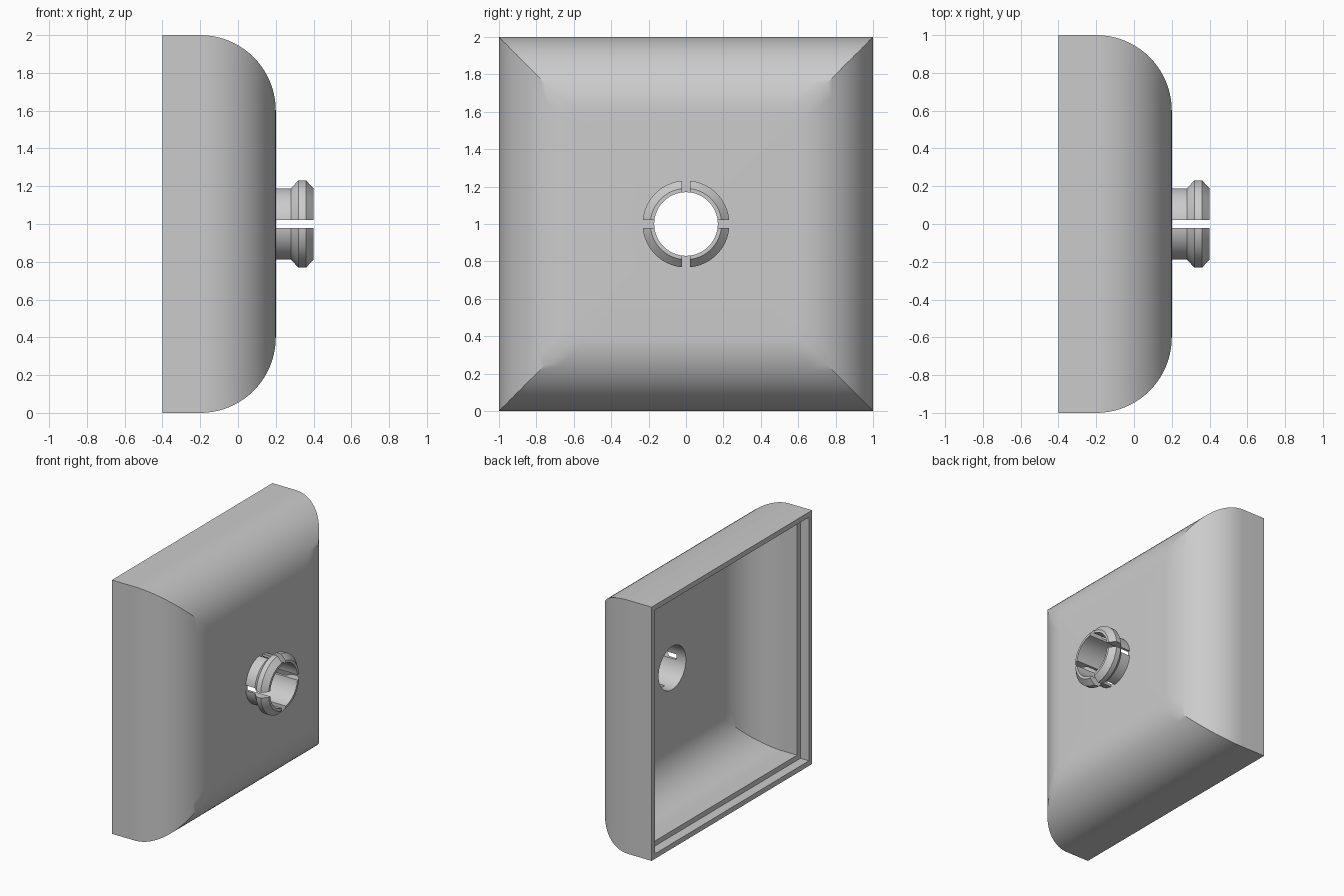
import bpy, bmesh, math

if "Cube" in bpy.data.objects:
    bpy.data.objects.remove(bpy.data.objects["Cube"])

N = 96             # points around each ring (multiple of 8, so corners are hit)
CZ = 1.0           # height of the centre axis
WALL = 0.08        # shell thickness

grey = bpy.data.materials.new("plain grey")
grey.diffuse_color = (0.6, 0.6, 0.6, 1)
grey.use_nodes = True
grey.node_tree.nodes["Principled BSDF"].inputs["Base Color"].default_value = grey.diffuse_color


def finish(name, bm):
    """Turn a bmesh into a smooth-by-angle object."""
    bmesh.ops.recalc_face_normals(bm, faces=bm.faces)
    me = bpy.data.meshes.new(name)
    bm.to_mesh(me)
    bm.free()
    me.materials.append(grey)
    ob = bpy.data.objects.new(name, me)
    bpy.context.collection.objects.link(ob)
    bpy.ops.object.select_all(action='DESELECT')
    ob.select_set(True)
    bpy.context.view_layer.objects.active = ob
    bpy.ops.object.shade_smooth_by_angle(angle=math.radians(30))
    return ob


def ring(bm, x, size, square):
    """Ring around the x axis: a square of half-width size or a circle."""
    verts = []
    for i in range(N):
        a = 2 * math.pi * i / N
        c, s = math.cos(a), math.sin(a)
        k = size / max(abs(c), abs(s)) if square else size
        verts.append(bm.verts.new((x, k * c, CZ + k * s)))
    return verts


def rounded(radius):
    """Quarter-round from the side wall to the front face."""
    return [(-0.2 + radius * math.sin(t), 0.6 + radius * math.cos(t), True)
            for t in (math.pi / 2 * i / 20 for i in range(21))]


# Hollow housing: closed loft, outside forward, through the hole, inside back
profile = [(-0.4, 1.0, True)] + rounded(0.4)
profile += [(0.2, 0.17, False), (0.2 - WALL, 0.17, False)]
profile += rounded(0.4 - WALL)[::-1]
profile += [(-0.325, 1 - WALL, True), (-0.325, 0.96, True), (-0.4, 0.96, True)]
bm = bmesh.new()
rings = [ring(bm, *p) for p in profile]
for r0, r1 in zip(rings, rings[1:] + rings[:1]):
    for i in range(N):
        j = (i + 1) % N
        bm.faces.new((r0[i], r0[j], r1[j], r1[i]))
finish("housing", bm)

# Snap-fit collar: four flared prongs separated by parallel slots
PRONG = [(0.2, 0.17), (0.2, 0.19), (0.28, 0.19), (0.32, 0.232),
         (0.36, 0.232), (0.4, 0.19), (0.4, 0.17)]
SLOT, STEPS = 0.021, 24
for q in range(4):
    bm = bmesh.new()
    sections = []
    for i in range(STEPS + 1):
        sec = []
        for x, r in PRONG:
            gap = math.asin(SLOT / r)
            a = q * math.pi / 2 + gap + (math.pi / 2 - 2 * gap) * i / STEPS
            sec.append(bm.verts.new((x, r * math.cos(a), CZ + r * math.sin(a))))
        sections.append(sec)
    for s0, s1 in zip(sections, sections[1:]):
        for i in range(len(PRONG)):
            j = (i + 1) % len(PRONG)
            bm.faces.new((s0[i], s0[j], s1[j], s1[i]))
    bm.faces.new(sections[0])
    bm.faces.new(sections[-1])
    finish(f"collar_prong_{q + 1}", bm)
